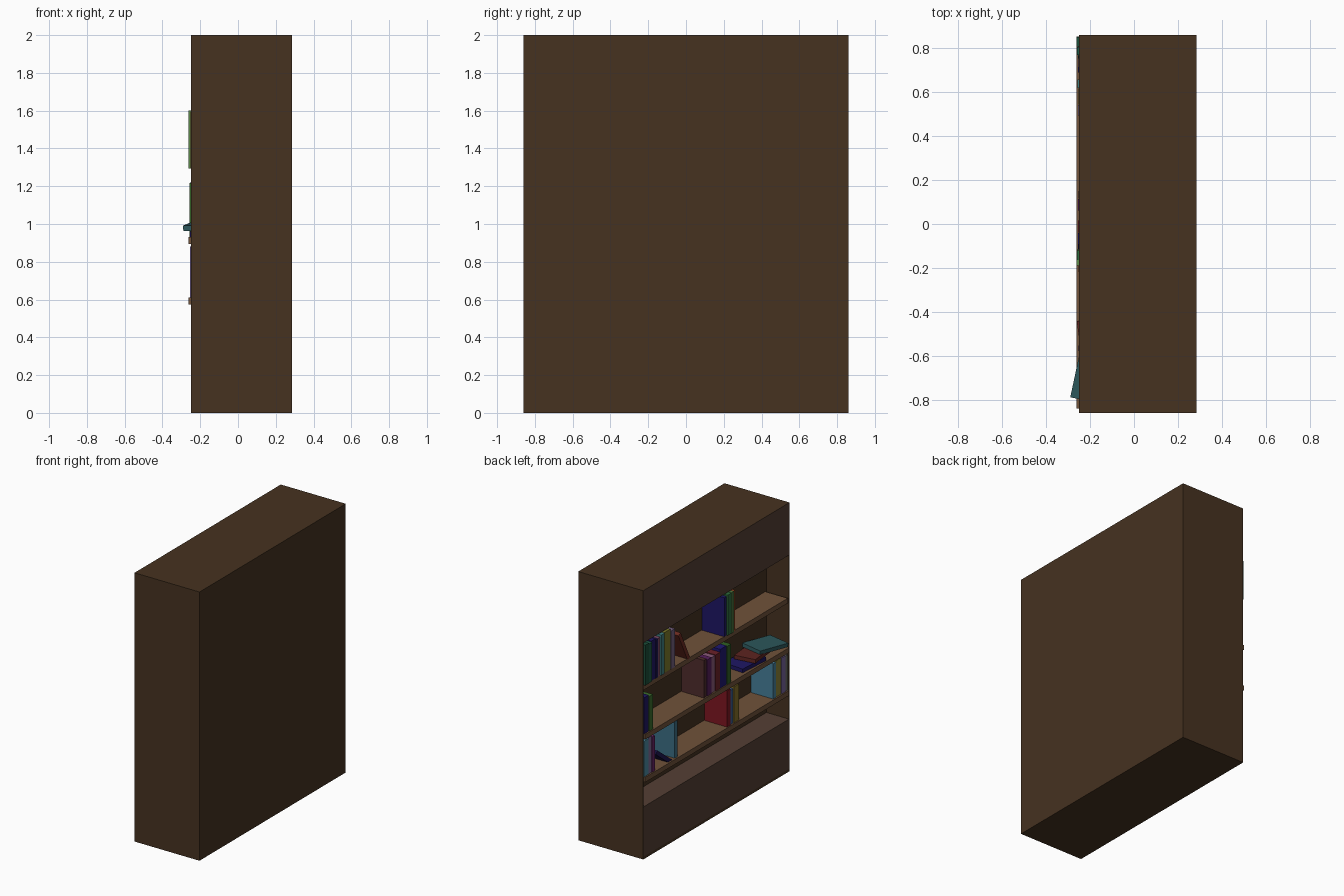
import bpy, bmesh, math
from mathutils import Matrix, Vector

if "Cube" in bpy.data.objects:
    bpy.data.objects.remove(bpy.data.objects["Cube"])


def lin(c):
    return c / 12.92 if c <= 0.04045 else ((c + 0.055) / 1.055) ** 2.4


mats = {}


def mat(hexcol):
    if hexcol not in mats:
        m = bpy.data.materials.new("colour_" + hexcol)
        rgb = [lin(int(hexcol[i:i + 2], 16) / 255) for i in (0, 2, 4)]
        m.diffuse_color = (*rgb, 1)
        m.use_nodes = True
        m.node_tree.nodes["Principled BSDF"].inputs["Base Color"].default_value = m.diffuse_color
        mats[hexcol] = m
    return mats[hexcol]


def finish(name, bm, *cols):
    bmesh.ops.recalc_face_normals(bm, faces=bm.faces)
    me = bpy.data.meshes.new(name)
    bm.to_mesh(me)
    bm.free()
    for c in cols:
        me.materials.append(mat(c))
    ob = bpy.data.objects.new(name, me)
    bpy.context.collection.objects.link(ob)
    return ob


def box(name, lo, hi, col):
    lo, hi = Vector(lo), Vector(hi)
    bm = bmesh.new()
    bmesh.ops.create_cube(bm, size=1, matrix=Matrix.Translation((lo + hi) / 2)
                          @ Matrix.Diagonal((*(hi - lo), 1)))
    return finish(name, bm, col)


BROWN, PANEL, SHELF = "463220", "543F34", "70523A"
FRONT, WALL, BACK, W, SIDE = -0.25, -0.065, 0.285, 0.86, 0.006

# Carcass: C-shaped profile (closed at the back) swept along y
profile = [(FRONT, 0), (BACK, 0), (BACK, 2), (FRONT, 2), (FRONT, 1.61),
           (WALL, 1.61), (WALL, 0.39), (FRONT, 0.39), (FRONT, 0.02)]
bm = bmesh.new()
face = bm.faces.new([bm.verts.new((x, -W + SIDE, z)) for x, z in profile])
ext = bmesh.ops.extrude_face_region(bm, geom=[face])
bmesh.ops.translate(bm, vec=(0, 2 * (W - SIDE), 0),
                    verts=[v for v in ext["geom"] if isinstance(v, bmesh.types.BMVert)])
bmesh.ops.recalc_face_normals(bm, faces=bm.faces)
for f in bm.faces:
    c = f.calc_center_median()
    header = c.x < FRONT + 0.001 and c.z > 0.1
    ledge = abs(c.z - 0.39) < 0.001
    f.material_index = 1 if header or ledge else 0
finish("carcass", bm, BROWN, PANEL)

# Thin side panels
for s, name in ((-1, "side_panel_near"), (1, "side_panel_far")):
    ys = sorted((s * W, s * (W - SIDE)))
    box(name, (FRONT, ys[0], 0), (BACK, ys[1], 2), BROWN)

# Shelves: top height and front edge
LOW, MID, TOP = 0.612, 0.931, 1.295
for name, z, x in (("low", LOW, -0.262), ("middle", MID, -0.262), ("top", TOP, -0.25)):
    box("shelf_" + name, (x, -0.84, z - 0.037), (WALL, W - SIDE, z), SHELF)

# Upright rows: starting y (running towards -y), then thickness, height, spine x, colour
rows = {
    ("top_left", TOP, 0.852): [
        (.045, .300, -.262, "1B4D38"), (.040, .290, -.260, "1E5A46"), (.050, .295, -.252, "1E1664"),
        (.028, .285, -.255, "1A1450"), (.030, .285, -.250, "7A4A66"), (.042, .300, -.258, "3F7F80"),
        (.075, .300, -.252, "7C7A2A"), (.050, .285, -.255, "75607F")],
    ("top_middle", TOP, -0.09): [
        (.030, .290, -.252, "1E1664"), (.045, .300, -.260, "2E6B3C"),
        (.025, .305, -.262, "5C8A4A"), (.030, .300, -.252, "A04A22")],
    ("middle_left", MID, 0.852): [
        (.055, .270, -.252, "1E1664"), (.045, .260, -.255, "3B6B2C")],
    ("middle_centre", MID, 0.15): [
        (.035, .280, -.252, "4E2B2B"), (.055, .270, -.254, "571E5C"), (.045, .265, -.250, "8A5A78"),
        (.055, .270, -.255, "6B2028"), (.075, .290, -.254, "1E1670"), (.050, .285, -.258, "2F5F24")],
    ("low_left", LOW, 0.852): [
        (.055, .265, -.252, "4C8AA0"), (.035, .270, -.250, "7F6A96"), (.035, .262, -.254, "6A2468")],
    ("low_second", LOW, 0.49): [(.035, .272, -.250, "3C6E84")],
    ("low_middle", LOW, -0.12): [
        (.040, .270, -.255, "7E1620"), (.040, .255, -.250, "3A5C8C"), (.060, .268, -.254, "86702A")],
    ("low_right", LOW, -0.665): [
        (.035, .262, -.252, "47809A"), (.060, .270, -.250, "8C8438"),
        (.050, .268, -.253, "77649A"), (.035, .262, -.250, "6A6A62")],
}
for (label, z, y), books in rows.items():
    for i, (t, h, x, col) in enumerate(books):
        box(f"book_{label}_{i + 1}", (x, y - t + 0.002, z), (WALL - 0.004, y, z + h), col)
        y -= t

# Leaning books: pivot at the lower -y edge, tipped towards +y
for name, y, z, t, h, deg, col in (
        ("book_leaning_top", 0.31, TOP, 0.03, 0.25, 26, "6B2A20"),
        ("book_leaning_low", 0.52, LOW, 0.03, 0.22, 52, "1C1550")):
    ob = box(name, (-.25, 0, 0), (WALL - 0.004, t, h), col)
    ob.location = (0, y, z)
    ob.rotation_euler = (-math.radians(deg), 0, 0)

# Loose pile lying on the middle shelf: centre, size, tilt about x, turn about z
for name, c, s, tilt, turn, col in (
        ("book_pile_bottom", (-.16, -.46, MID + .014), (.17, .25, .028), 0, 4, "1E1664"),
        ("book_pile_middle", (-.165, -.55, MID + .043), (.16, .24, .028), 2, -8, "5E2420"),
        ("book_pile_top", (-.175, -.68, MID + .058), (.18, .26, .028), 5, 12, "2E5A5E")):
    h = Vector(s) / 2
    ob = box(name, -h, h, col)
    ob.location = c
    ob.rotation_euler = (math.radians(tilt), 0, math.radians(-turn))
